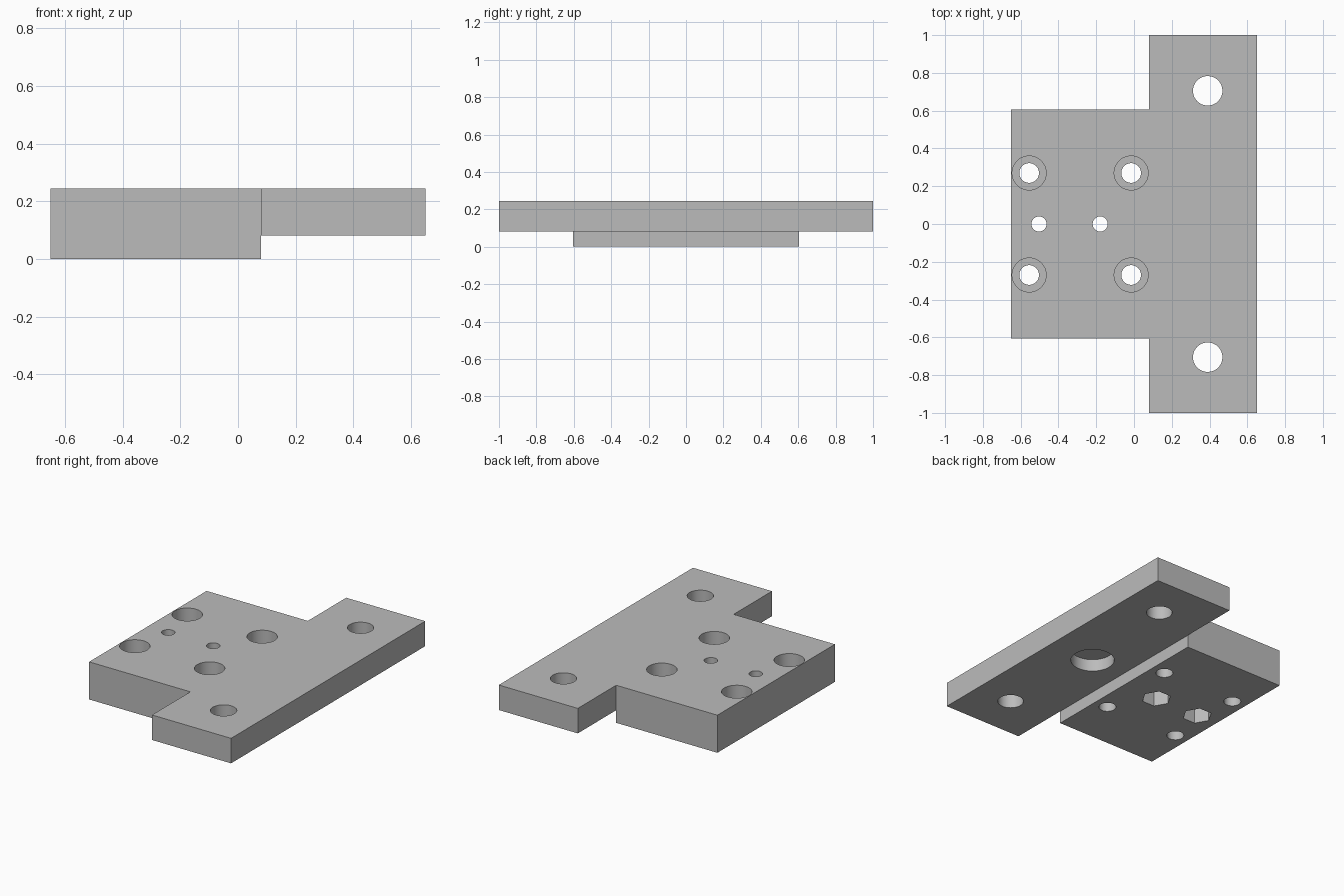
import bpy
import bmesh
from math import radians
from mathutils import Matrix

cube = bpy.data.objects.get("Cube")
if cube:
    bpy.data.objects.remove(cube, do_unlink=True)

TOP, STEP = 0.245, 0.082      # upper face and underside of the flange
STEP_X, EDGE_X = 0.08, 0.65   # where the flange starts and the outer edge
HALF_BLOCK, HALF_FLANGE = 0.605, 1.0

grey = bpy.data.materials.new("plain grey")
grey.use_nodes = True
colour = (0.5, 0.5, 0.5, 1)
grey.diffuse_color = colour
grey.node_tree.nodes["Principled BSDF"].inputs["Base Color"].default_value = colour


def finish(name, bm):
    mesh = bpy.data.meshes.new(name)
    bmesh.ops.recalc_face_normals(bm, faces=bm.faces)
    bm.to_mesh(mesh)
    bm.free()
    mesh.materials.append(grey)
    obj = bpy.data.objects.new(name, mesh)
    bpy.context.collection.objects.link(obj)
    return obj


def prism(name, outline, z0, z1):
    bm = bmesh.new()
    face = bm.faces.new([bm.verts.new((x, y, z0)) for x, y in outline])
    side = bmesh.ops.extrude_face_region(bm, geom=[face])
    moved = [v for v in side["geom"] if isinstance(v, bmesh.types.BMVert)]
    bmesh.ops.translate(bm, verts=moved, vec=(0, 0, z1 - z0))
    return finish(name, bm)


def box_outline(x0, x1, half_y):
    return [(x0, -half_y), (x1, -half_y), (x1, half_y), (x0, half_y)]


def cut(target, cutter, operation="DIFFERENCE"):
    mod = target.modifiers.new(cutter.name, "BOOLEAN")
    mod.operation = operation
    mod.solver = "EXACT"
    mod.object = cutter
    bpy.context.view_layer.objects.active = target
    bpy.ops.object.modifier_apply(modifier=mod.name)
    bpy.data.objects.remove(cutter, do_unlink=True)


def drill(target, name, x, y, radius, z0, z1, sides=48):
    bm = bmesh.new()
    bmesh.ops.create_cone(bm, cap_ends=True, segments=sides, radius1=radius,
                          radius2=radius, depth=z1 - z0,
                          matrix=Matrix.Translation((x, y, (z0 + z1) / 2)))
    if sides == 6:
        # Nut pockets point along x
        bmesh.ops.rotate(bm, verts=bm.verts, cent=(x, y, 0),
                         matrix=Matrix.Rotation(radians(30), 3, "Z"))
    cutter = finish(name, bm)
    cutter.hide_render = True
    cut(target, cutter)


# T-shaped plate with a thicker block under the narrow end
s, b, f = STEP_X, HALF_BLOCK, HALF_FLANGE
plate = prism("mounting_plate", [
    (-EDGE_X, -b), (s, -b), (s, -f), (EDGE_X, -f),
    (EDGE_X, f), (s, f), (s, b), (-EDGE_X, b)], STEP, TOP)
block = prism("thick_block", box_outline(-EDGE_X, s, b), 0, TOP)
cut(plate, block, "UNION")

for y in (-1, 1):
    # Flange mounting holes
    drill(plate, "flange_hole", 0.39, y * 0.705, 0.078, -0.1, 0.4)
    # Counterbored screw holes
    for x in (-0.555, -0.015):
        drill(plate, "screw_hole", x, y * 0.27, 0.052, -0.1, 0.4)
        drill(plate, "counterbore", x, y * 0.27, 0.09, TOP - 0.09, 0.4)

# Small centre holes with hexagonal nut pockets underneath
for x in (-0.503, -0.179):
    drill(plate, "pin_hole", x, 0, 0.04, -0.1, 0.4)
    drill(plate, "nut_pocket", x, 0, 0.09, -0.1, 0.12, sides=6)

# Shallow round recess under the flange
drill(plate, "round_recess", 0.33, 0, 0.132, -0.1, STEP + 0.08)

bpy.ops.object.select_all(action="DESELECT")
plate.select_set(True)
bpy.context.view_layer.objects.active = plate
bpy.ops.object.shade_smooth_by_angle(angle=radians(30))
